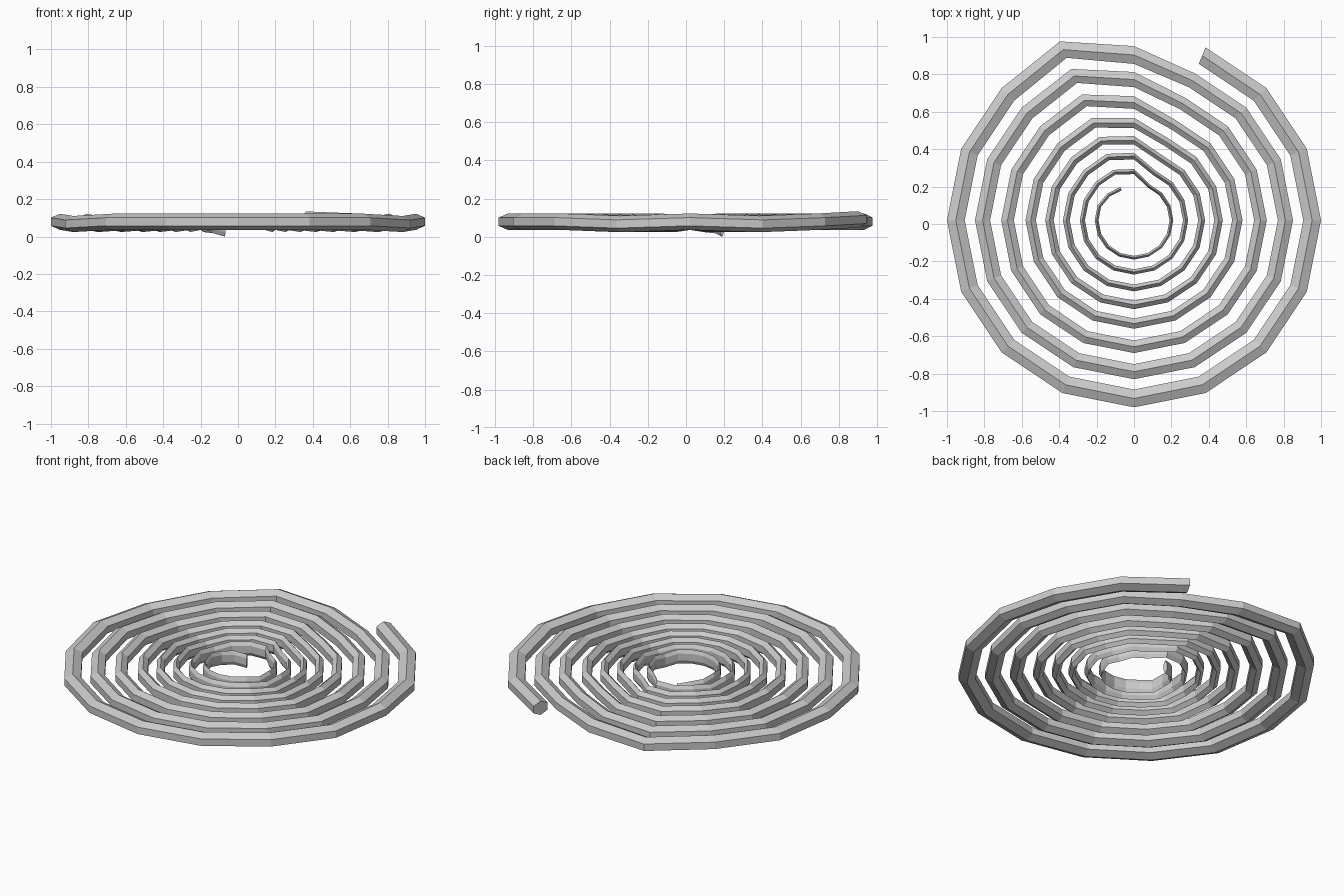
import bpy, bmesh, math

if "Cube" in bpy.data.objects:
    bpy.data.objects.remove(bpy.data.objects["Cube"])

# Flat coil: 16 steps per turn, hexagonal tube that narrows toward the centre
RINGS = [1.0, 0.85, 0.71, 0.58, 0.475, 0.38, 0.29, 0.21]   # outer radius of each turn
CY, CZ, TUBE_H, WIDTH = 0.02, 0.08, 0.043, 0.095


def path_points():
    """Clockwise stations from the outer end: (angle, outer radius, scale, z)."""
    pts = []
    for i, r in enumerate(RINGS):
        last = i == len(RINGS) - 1
        for k in range(15 if last else 16):
            deg = 67.5 - 22.5 * k
            rad, z = r, CZ
            if k == 14:                      # slight bulge before stepping inward
                rad = r * (1.035 - 0.005 * i)
            if k == 15:                      # step to the next turn
                w = min(0.54 + 0.05 * i, 0.8)
                rad = w * r + (1 - w) * RINGS[i + 1]
            if k in (2, 4, 10, 12):          # small sag either side of the x axis
                z -= 0.012
            if i == 0 and k == 0:            # raised outer tip
                z += 0.012
            if last and k >= 13:             # drooping inner tip
                rad = r * (1 - 0.04 * (k - 12))
                z -= 0.018 * (k - 12)
            pts.append((math.radians(deg), rad, r, z))
    return pts


bm = bmesh.new()
loops = []
for ang, rad, scale, z in path_points():
    half = WIDTH * scale / 2
    loop = []
    for j in range(6):
        a = math.radians(90 + 60 * j)
        d = rad - half + half * math.cos(a) / math.cos(math.radians(30))
        loop.append(bm.verts.new((d * math.cos(ang), CY + d * math.sin(ang),
                                  z + TUBE_H * math.sin(a))))
    loops.append(loop)

# Skin of the tube and both end caps
for a, b in zip(loops, loops[1:]):
    for j in range(6):
        n = (j + 1) % 6
        bm.faces.new((a[j], a[n], b[n], b[j]))
bm.faces.new(loops[0])
bm.faces.new(loops[-1])
bmesh.ops.recalc_face_normals(bm, faces=bm.faces)

# Rest the lowest point on the ground
low = min(v.co.z for v in bm.verts)
bmesh.ops.translate(bm, verts=bm.verts, vec=(0, 0, -low))

mesh = bpy.data.meshes.new("spiral_coil")
bm.to_mesh(mesh)
bm.free()
bpy.context.collection.objects.link(bpy.data.objects.new("spiral_coil", mesh))
